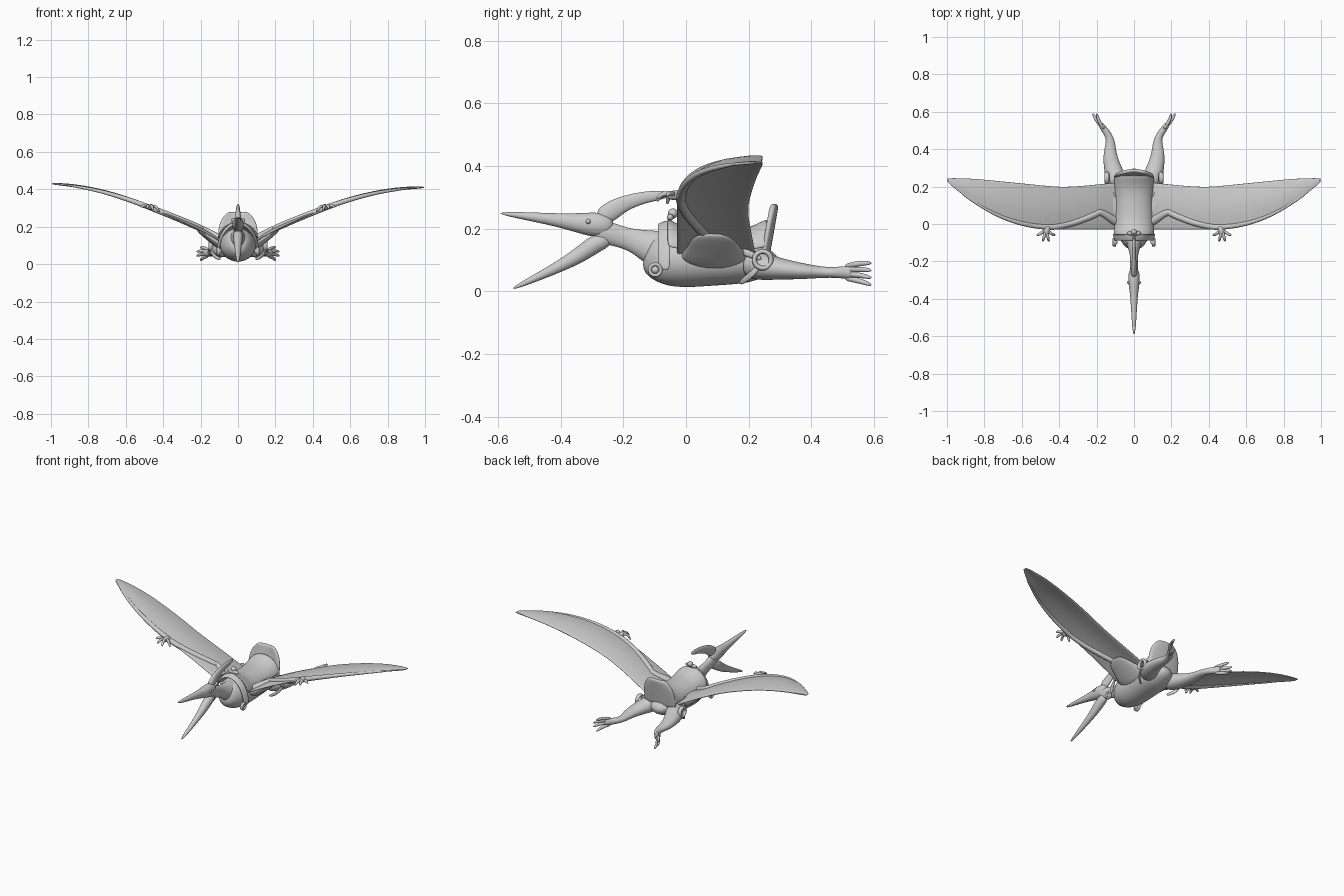
import bpy, bmesh
from math import sin, cos, pi, radians
from mathutils import Vector

old = bpy.data.objects.get("Cube")
if old:
    bpy.data.objects.remove(old)

grey = bpy.data.materials.new("plain grey")
grey.use_nodes = True
COLOUR = (0.6, 0.6, 0.6, 1)
grey.diffuse_color = COLOUR
grey.node_tree.nodes["Principled BSDF"].inputs["Base Color"].default_value = COLOUR


def finish(name, bm, levels=2, thick=0):
    """Turn a bmesh into a smooth grey object."""
    bmesh.ops.recalc_face_normals(bm, faces=bm.faces)
    mesh = bpy.data.meshes.new(name)
    bm.to_mesh(mesh)
    bm.free()
    mesh.materials.append(grey)
    for polygon in mesh.polygons:
        polygon.use_smooth = True
    ob = bpy.data.objects.new(name, mesh)
    bpy.context.collection.objects.link(ob)
    if thick:
        solid = ob.modifiers.new("thickness", 'SOLIDIFY')
        solid.thickness, solid.offset = thick, 0
    if levels:
        smooth = ob.modifiers.new("smooth", 'SUBSURF')
        smooth.levels = smooth.render_levels = levels
    return ob


def bridge(bm, first, second, closed):
    """Join two rows of vertices with quads."""
    count = len(first)
    for k in range(count if closed else count - 1):
        n = (k + 1) % count
        bm.faces.new((first[k], first[n], second[n], second[k]))


def tube(name, points, side=1, sides=10):
    """Closed tube; each point is x, y, z, half width and, if different, half height."""
    bm = bmesh.new()
    centres = [Vector((side * p[0], p[1], p[2])) for p in points]
    rings = []
    for i, p in enumerate(points):
        along = centres[min(i + 1, len(points) - 1)] - centres[max(i - 1, 0)]
        across = along.cross(Vector((0, 0, 1))).normalized()
        up = across.cross(along).normalized()
        angles = [2 * pi * k / sides for k in range(sides)]
        rings.append([bm.verts.new(centres[i] + across * p[3] * cos(a) + up * p[-1] * sin(a))
                      for a in angles])
    for first, second in zip(rings, rings[1:]):
        bridge(bm, first, second, True)
    bm.faces.new(rings[0])
    bm.faces.new(rings[-1])
    return finish(name, bm)


def spine(name, points, sides=10):
    """Tube on the centre line; each point is y, z, half width, half height."""
    return tube(name, [(0, *p) for p in points], sides=sides)


def sheet(name, rows, thick):
    """Thickened surface through rows of points."""
    bm = bmesh.new()
    grid = [[bm.verts.new(p) for p in row] for row in rows]
    for first, second in zip(grid, grid[1:]):
        bridge(bm, first, second, False)
    return finish(name, bm, thick=thick)


def ball(name, centre, radius):
    bm = bmesh.new()
    bmesh.ops.create_uvsphere(bm, u_segments=16, v_segments=10, radius=radius)
    bmesh.ops.translate(bm, vec=centre, verts=bm.verts)
    return finish(name, bm, levels=0)


def ring(name, centre, radius, thickness):
    """Broad ring facing sideways."""
    bm = bmesh.new()
    hoops = []
    for a in (radians(20 * i) for i in range(18)):
        hoop = []
        for b in (radians(45 * j) for j in range(8)):
            reach = radius + thickness * cos(b)
            offset = Vector((1.6 * thickness * sin(b), reach * cos(a), reach * sin(a)))
            hoop.append(bm.verts.new(Vector(centre) + offset))
        hoops.append(hoop)
    for i, hoop in enumerate(hoops):
        bridge(bm, hoops[i - 1], hoop, True)
    return finish(name, bm, levels=0)


def wing_point(side, span, t):
    """Point on the wing, from its leading edge (t = 0) to its trailing edge (t = 1)."""
    sweep = max(0, span - .45) / .55
    lead = .255 * sweep ** 2 - .03
    trail = .195 + .05 * min(1, 2 * abs(span - .37))
    height = .42 - .35 * (1 - span) ** 1.7 - side * .02 * max(0, span - .5)
    chord = trail - lead
    camber = chord * (.06 * sin(pi * t) - .02 * t)
    return span, lead + chord * t, height + camber


def draped(y, width, top, base, spread):
    """Row of points arched over the back, from side to side."""
    angles = [radians(spread * k / 5) for k in range(-5, 6)]
    return [(width * sin(a), y, base + (top - base) * cos(a)) for a in angles]


# Body, neck, head and beak
spine("body", [(-.13, .13, .04, .055), (-.09, .115, .075, .085), (-.03, .1, .1, .095),
               (.08, .1, .1, .085), (.17, .1, .1, .08), (.23, .095, .09, .065),
               (.3, .09, .03, .02)], sides=14)
spine("neck", [(-.05, .12, .07, .075), (-.11, .14, .04, .06), (-.16, .16, .023, .04),
               (-.21, .174, .02, .034), (-.3, .2, .03, .045)])
spine("head_and_upper_beak", [(-.23, .21, .016, .02), (-.26, .21, .032, .043), (-.31, .214, .034, .04),
                              (-.36, .22, .024, .03), (-.43, .23, .018, .02), (-.6, .25, .008, .006)])
spine("lower_beak", [(-.24, .17, .02, .025), (-.29, .153, .03, .032), (-.34, .114, .023, .027),
                     (-.42, .07, .017, .018), (-.56, .005, .007, .006)])
spine("head_crest", [(-.28, .23, .02, .03), (-.235, .258, .016, .034), (-.2, .28, .013, .026),
                     (-.13, .302, .01, .02), (-.045, .31, .008, .012)])

for side, label in ((1, "left"), (-1, "right")):
    # Wing membrane, with flight muscle blending it into the flank
    rows = []
    for span in (.06, .13, .2, .3, .4, .5, .6, .7, .8, .9, 1):
        row = [wing_point(side, span, k / 8) for k in range(9)]
        rows.append([(side * x, y, z) for x, y, z in row])
    sheet(label + "_wing", rows, .01)
    tube(label + "_wing_root", [(.05, .09, .1, .12, .05), (.1, .09, .115, .11, .036),
                                (.15, .09, .14, .09, .02), (.22, .08, .185, .06, .008)], side)

    # Folded arm and long wing finger, following the wing
    def bone(part, path, thick, taper):
        tube(label + part, [(*wing_point(side, span, t), thick - taper * span) for span, t in path],
             side, sides=8)
    bone("_upper_arm", [(.07, .1), (.13, .25), (.18, .4), (.21, .36)], .036, .09)
    bone("_forearm", [(.17, .4), (.24, .28), (.34, .12), (.45, .04), (.5, .05)], .022, .012)
    bone("_wing_finger", [(.4, .06), (.5, .05), (.6, .05), (.7, .05), (.8, .05), (.93, .05)], .026, .021)

    # Hand with four fanned fingers
    tube(label + "_hand", [(.46, -.01, .305, .017), (.467, -.035, .306, .02, .017),
                           (.47, -.06, .306, .015)], side, sides=8)
    for k in range(4):
        root, tip = .46 + .007 * k, .42 + .034 * k
        reach = .06 + .04 * sin(pi * k / 3)
        tube(f"{label}_finger_{k + 1}", [(root, -.035, .308, .01),
                                         ((root + tip) / 2, -.025 - reach / 2, .315, .01),
                                         (tip, -reach, .275 + .01 * k, .007)], side, sides=6)

    # Leg with four spread toes
    tube(label + "_leg", [(.06, .19, .09, .05, .055), (.1, .25, .078, .058, .046),
                          (.118, .31, .07, .048, .035), (.13, .38, .063, .037, .026),
                          (.124, .44, .06, .025, .018), (.138, .48, .06, .02, .018),
                          (.17, .52, .06, .018, .023), (.18, .54, .06, .012, .018)], side)
    for k in range(4):
        root, tip = .078 - .012 * k, .09 - .024 * k
        out = .2 + .025 * sin(pi * k / 3)
        tube(f"{label}_toe_{k + 1}", [(.158, .505, root, .011),
                                      (.09 + out / 2, .55, (root + tip) / 2 + .005, .011),
                                      (out, .595, tip, .007)], side, sides=6)

    # Eye, harness rings and side straps
    ball(label + "_eye", (side * .03, -.312, .223), .008)
    ring(label + "_chest_ring", (side * .105, -.098, .068), .018, .006)
    ball(label + "_chest_buckle", (side * .1, -.098, .068), .013)
    ring(label + "_hip_ring", (side * .145, .245, .1), .027, .008)
    tube(label + "_hip_strap", [(.09, .13, .14, .008, .014), (.112, .18, .13, .008, .014),
                                (.145, .245, .1, .008, .012)], side, sides=6)
    tube(label + "_thigh_strap", [(.145, .235, .08, .006, .012), (.135, .2, .045, .006, .012),
                                  (.09, .17, .024, .006, .012)], side, sides=6)

# Saddle seat, draped over the back and rising at both ends
rows = []
for i in range(-4, 5):
    end = abs(i / 4)
    rows.append(draped(.1 + .04 * i, .097 + .013 * end ** 2, .188 + .04 * end ** 3, .12, 80))
sheet("saddle_seat", rows, .012)

# Rounded backrest plate, bowed and leaning back
rows = []
for rise in (k / 6 for k in range(7)):
    half = .108 - .055 * rise ** 4
    rows.append([(half * t, .245 + .03 * rise + .012 * (1 - t * t), .11 + .17 * rise)
                 for t in (k / 3 for k in range(-3, 4))])
sheet("saddle_backrest", rows, .02)

# Pommel knob and chest collar
tube("pommel_bar", [(x, -.05, .236, .012) for x in (-.04, 0, .04)], sides=8)
ball("pommel_knob", (0, -.042, .248), .016)
sheet("chest_collar", [draped(-.07 + .02 * i, .107 + .005 * i, .22 + .007 * i, .065, 90)
                       for i in (-1, 0, 1)], .01)
